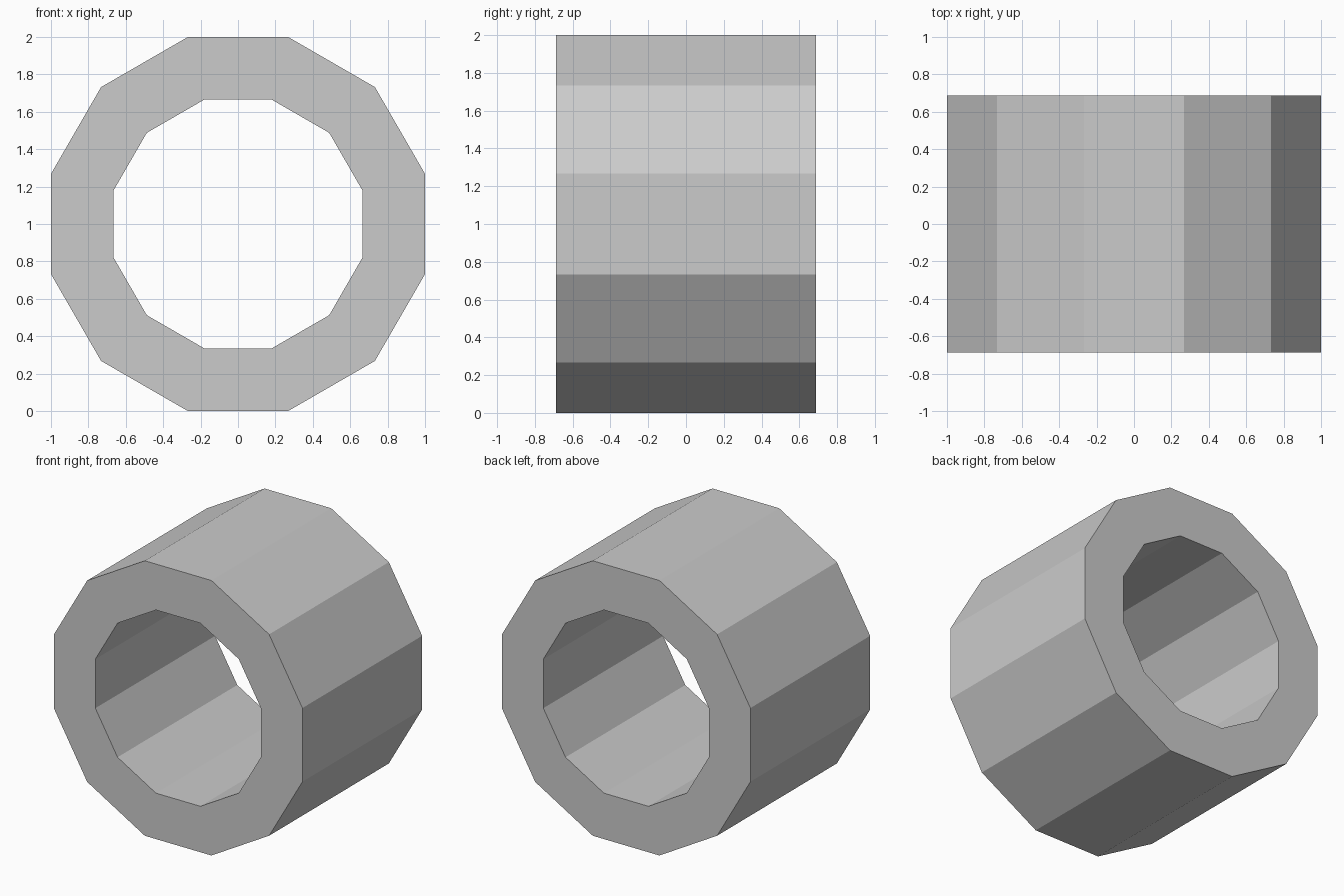
import bpy, bmesh, math

if "Cube" in bpy.data.objects:
    bpy.data.objects.remove(bpy.data.objects["Cube"])

SIDES = 12
OUTER, INNER = 1.0, 0.666   # centre-to-flat distances
HALF_DEPTH = 0.688
CENTRE_Z = 1.0


def ring(bm, apothem, y):
    """Regular polygon of vertices with a flat side at the bottom."""
    r = apothem / math.cos(math.pi / SIDES)
    angles = [(i + 0.5) * math.tau / SIDES for i in range(SIDES)]
    return [bm.verts.new((r * math.cos(a), y, CENTRE_Z + r * math.sin(a))) for a in angles]


# Hollow twelve-sided tube: four rings bridged in a closed loop
bm = bmesh.new()
loops = [ring(bm, OUTER, -HALF_DEPTH), ring(bm, OUTER, HALF_DEPTH),
         ring(bm, INNER, HALF_DEPTH), ring(bm, INNER, -HALF_DEPTH)]
for k in range(4):
    a, b = loops[k], loops[(k + 1) % 4]
    for i in range(SIDES):
        j = (i + 1) % SIDES
        bm.faces.new((a[i], a[j], b[j], b[i]))
bmesh.ops.recalc_face_normals(bm, faces=bm.faces)

mesh = bpy.data.meshes.new("tube")
bm.to_mesh(mesh)
bm.free()
bpy.context.collection.objects.link(bpy.data.objects.new("tube", mesh))
